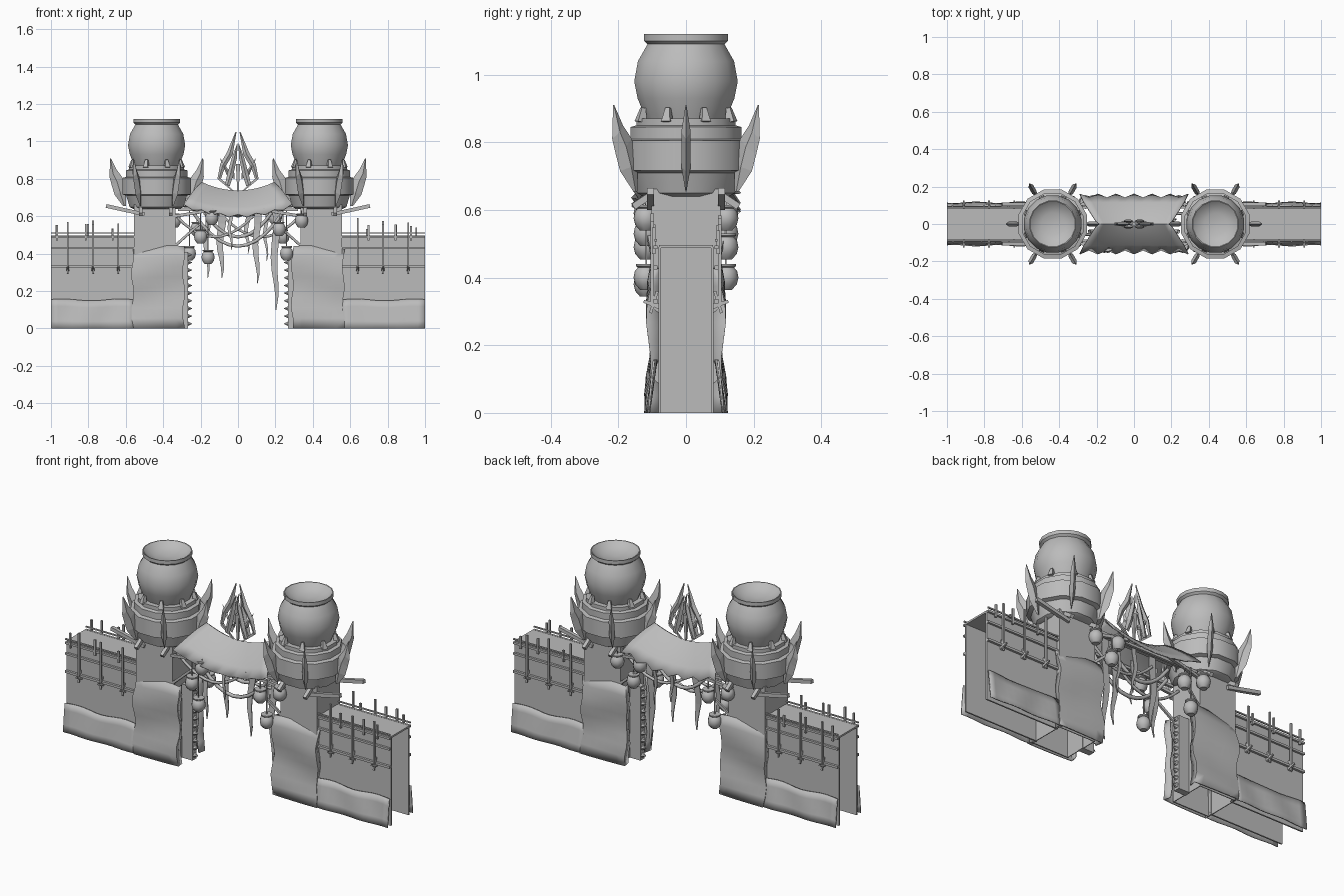
import bpy, bmesh, math, random
from mathutils import Vector, Matrix

random.seed(4)
if "Cube" in bpy.data.objects:
    bpy.data.objects.remove(bpy.data.objects["Cube"])

stone = bpy.data.materials.new("plain grey")
stone.use_nodes = True
GREY = (0.5, 0.5, 0.5, 1)
stone.diffuse_color = GREY
stone.node_tree.nodes["Principled BSDF"].inputs["Base Color"].default_value = GREY


def finish(name, bm, smooth=None, thick=0):
    bmesh.ops.recalc_face_normals(bm, faces=bm.faces)
    me = bpy.data.meshes.new(name)
    bm.to_mesh(me)
    bm.free()
    me.materials.append(stone)
    ob = bpy.data.objects.new(name, me)
    bpy.context.collection.objects.link(ob)
    if thick:
        mod = ob.modifiers.new("thickness", "SOLIDIFY")
        mod.thickness, mod.offset = thick, 0
    if smooth:
        bpy.ops.object.select_all(action="DESELECT")
        ob.select_set(True)
        bpy.context.view_layer.objects.active = ob
        bpy.ops.object.shade_smooth_by_angle(angle=math.radians(smooth))
    return ob


def box(name, lo, hi, open_bottom=False):
    bm = bmesh.new()
    lo, hi = Vector(lo), Vector(hi)
    size = [abs(c) for c in hi - lo]
    bmesh.ops.create_cube(bm, size=1, matrix=Matrix.Translation((lo + hi) / 2) @ Matrix.Diagonal((*size, 1)))
    if open_bottom:
        bmesh.ops.delete(bm, geom=[min(bm.faces, key=lambda f: f.calc_center_median().z)], context="FACES")
    return finish(name, bm, thick=0.006 if open_bottom else 0)


def beam(name, a, b, r, r2=None, sides=4):
    """Straight bar or cone between two points."""
    a, b = Vector(a), Vector(b)
    rot = (b - a).to_track_quat("Z", "Y").to_matrix().to_4x4()
    bm = bmesh.new()
    bmesh.ops.create_cone(bm, cap_ends=True, segments=sides, radius1=r, radius2=r if r2 is None else r2,
                          depth=(b - a).length,
                          matrix=Matrix.Translation((a + b) / 2) @ rot @ Matrix.Rotation(math.pi / sides, 4, "Z"))
    return finish(name, bm)


def lathe(name, profile, centre, sides, smooth=None):
    bm = bmesh.new()
    rings = [[bm.verts.new((centre[0] + r * math.cos(t), centre[1] + r * math.sin(t), centre[2] + z))
              for t in [math.tau * (k + 0.5) / sides for k in range(sides)]] for r, z in profile]
    for a, b in zip(rings, rings[1:]):
        for k in range(sides):
            j = (k + 1) % sides
            bm.faces.new((a[k], a[j], b[j], b[k]))
    bm.faces.new(rings[0])
    bm.faces.new(rings[-1])
    return finish(name, bm, smooth)


def sheet(name, fn, nu, nv, thick, smooth=None):
    """Grid surface from a function of u and v."""
    bm = bmesh.new()
    g = [[bm.verts.new(fn(i / nu, j / nv)) for j in range(nv + 1)] for i in range(nu + 1)]
    for i in range(nu):
        for j in range(nv):
            bm.faces.new((g[i][j], g[i + 1][j], g[i + 1][j + 1], g[i][j + 1]))
    return finish(name, bm, smooth, thick)


def blade(name, outline, half, place):
    """Flat outline swelling to a ridge along its middle."""
    bm = bmesh.new()
    n = len(outline) // 2
    mids = [(Vector(outline[i]) + Vector(outline[-1 - i])) / 2 for i in range(n)]
    ends = (0, n - 1)
    left = [bm.verts.new(place(*p, 0)) for p in outline[:n]]
    right = [bm.verts.new(place(*p, 0)) for p in reversed(outline[n:])]
    for side in (-1, 1):
        mid = [bm.verts.new(place(*m, side * half * (0.1 if i in ends else 1))) for i, m in enumerate(mids)]
        for i in range(n - 1):
            bm.faces.new((left[i], left[i + 1], mid[i + 1], mid[i]))
            bm.faces.new((mid[i], mid[i + 1], right[i + 1], right[i]))
    return finish(name, bm)


def rope(name, a, b, sag, r=0.005):
    cu = bpy.data.curves.new(name, "CURVE")
    cu.dimensions, cu.bevel_depth, cu.bevel_resolution = "3D", r, 1
    sp = cu.splines.new("POLY")
    sp.points.add(10)
    for i, p in enumerate(sp.points):
        t = i / 10
        v = Vector(a).lerp(Vector(b), t) - Vector((0, 0, 4 * sag * t * (1 - t)))
        p.co = (*v, 1)
    cu.materials.append(stone)
    bpy.context.collection.objects.link(bpy.data.objects.new(name, cu))


URN = [(0.115, 0.85), (0.125, 0.88), (0.146, 0.93), (0.156, 0.98), (0.145, 1.04), (0.116, 1.09),
       (0.127, 1.10), (0.127, 1.12), (0.122, 1.12), (0.1, 1.1), (0.06, 1.085), (0.01, 1.08)]
COLLAR = [(0.13, 0.64), (0.15, 0.65), (0.168, 0.71), (0.19, 0.717), (0.19, 0.805), (0.17, 0.81),
          (0.17, 0.845), (0.152, 0.85), (0.152, 0.87), (0.11, 0.87)]
SPIKE = [(0.165, 0.655), (0.165, 0.74), (0.185, 0.81), (0.215, 0.85), (0.245, 0.91),
         (0.249, 0.91), (0.252, 0.81), (0.24, 0.765), (0.225, 0.715), (0.18, 0.655)]

for sx in (-1, 1):
    side = "left" if sx > 0 else "right"
    cx = 0.435 * sx
    # Tower: hollow shaft, collar and urn
    box(side + "_tower_shaft", (0.335 * sx, -0.1, 0), (0.555 * sx, 0.1, 0.66), True)
    lathe(side + "_tower_collar", COLLAR, (cx, 0, 0), 12, 35)
    lathe(side + "_urn", URN, (cx, 0, 0), 16, 40)
    # Six blades round the collar
    for k in range(6):
        t = math.tau * k / 6
        blade(side + "_collar_spike", SPIKE, 0.014, lambda r, z, w: (
            cx + r * math.cos(t) - w * math.sin(t), r * math.sin(t) + w * math.cos(t), z))
    # Claws gripping the urn
    for k in range(8):
        d = Vector((math.cos(math.tau * (k + 0.5) / 8), math.sin(math.tau * (k + 0.5) / 8), 0))
        base = Vector((cx, 0, 0.86))
        beam(side + "_urn_claw", base + d * 0.145, base + d * 0.137 + Vector((0, 0, 0.042)), 0.02, 0.009)
    # Toothed strip in the gateway
    box(side + "_tooth_strip", (0.268 * sx, -0.018, 0), (0.34 * sx, 0.018, 0.41))
    for k in range(10):
        z = 0.025 + 0.041 * k
        beam(side + "_gate_tooth", (0.27 * sx, 0, z), (0.245 * sx, 0, z), 0.015, 0.001, 6)
    # Walkway on top of the open-ended wall
    box(side + "_wall_walkway", (0.55 * sx, -0.08, 0.487), (sx, 0.08, 0.497))

    for sy in (-1, 1):
        box(side + "_wall_panel", (0.55 * sx, 0.074 * sy, 0), (sx, 0.082 * sy, 0.49))

        # Rough hide cladding folded round the tower corners
        def cladding(u, v):
            bulge = 0.112 + 0.009 * math.sin(9 * v + 2 * u) - 0.01 * v * v
            x, y = 0.292 + 0.27 * (u - 0.125) / 0.75, bulge
            wave = 0.007 * math.sin(13 * v + sx)
            if u < 0.1 or u > 0.9:
                x = (0.3 if u < 0.1 else 0.556)
                y = 0.075
            return ((x + wave) * sx, y * sy, 0.435 * v + 0.008 * v * math.sin(5 * u))
        sheet(side + "_tower_cladding", cladding, 8, 8, 0.006, 35)

        # Wavy skirt at the foot of the wall
        def skirt(u, v):
            y = 0.113 + 0.004 * math.sin(12 * u + 2 * v) - 0.022 * v
            return ((0.55 + 0.45 * u) * sx, y * sy, v * (0.153 + 0.005 * math.sin(9 * u)))
        sheet(side + "_wall_skirt", skirt, 12, 4, 0.006, 35)

        # Rails, posts and pegs on the wall
        for z, r in ((0.51, 0.005), (0.49, 0.008), (0.43, 0.008), (0.33, 0.009)):
            beam(side + "_wall_rail", (0.55 * sx, 0.09 * sy, z), (sx, 0.09 * sy, z), r)
        for x in (0.64, 0.775, 0.91):
            beam(side + "_tall_post", (x * sx, 0.1 * sy, 0.32), (x * sx, 0.1 * sy, random.uniform(0.55, 0.6)), 0.007)
            beam(side + "_wall_peg", (x * sx, 0.08 * sy, 0.315), (x * sx, 0.125 * sy, 0.33), 0.011, 0.006)
            beam(side + "_peg_brace", (x * sx, 0.085 * sy, 0.36), (x * sx, 0.105 * sy, 0.295), 0.006)
        for k in range(3):
            x = (0.69 + 0.13 * k + random.uniform(-0.03, 0.03)) * sx
            beam(side + "_short_post", (x, 0.095 * sy, 0.47), (x, 0.095 * sy, random.uniform(0.53, 0.56)), 0.007)
        # Slanting beams under the collar
        beam(side + "_outer_beam", (0.5 * sx, 0.105 * sy, 0.61), (0.705 * sx, 0.105 * sy, 0.655), 0.014)
        for x in (0.36, 0.52):
            beam(side + "_side_bracket", (x * sx, 0.08 * sy, 0.66), (x * sx, 0.155 * sy, 0.61), 0.014)
        beam(side + "_lantern_beam", (0.34 * sx, 0.1 * sy, 0.6), (0.13 * sx, 0.12 * sy, 0.635), 0.011)
        beam(side + "_lower_lantern_beam", (0.35 * sx, 0.09 * sy, 0.43), (0.21 * sx, 0.115 * sy, 0.555), 0.009)
    # Crossing rope beneath the canopy
    rope(side + "_slack_rope", (0.33 * sx, 0.06 * sx, 0.6), (-0.08 * sx, 0.04 * sx, 0.6), 0.11, 0.008)

# Pot lanterns hanging on cords
POT = [(0.018, -0.036), (0.032, -0.02), (0.037, 0), (0.033, 0.02), (0.024, 0.03), (0.03, 0.034), (0.03, 0.04)]
FRONT = [(-0.14, 0.59), (-0.2, 0.49), (-0.16, 0.38), (0.34, 0.575), (0.22, 0.53), (0.26, 0.4)]
BACK = [(-0.34, 0.575), (-0.22, 0.53), (-0.26, 0.4), (0.34, 0.575), (0.2, 0.59), (0.24, 0.49)]
for y, spots in ((-0.118, FRONT), (0.118, BACK)):
    for x, z in spots:
        lathe("pot_lantern", POT, (x, y, z), 10, 40)
        beam("lantern_cord", (x, y, z + 0.03), (x, y, 0.63), 0.003)


# Stretched canopy with a ridge and ragged eaves
def canopy(u, v):
    a, b = 2 * u - 1, 2 * v - 1
    x = a * (0.195 + 0.095 * abs(b))
    ragged = 0.01 * math.cos(math.pi * 12 * u) * (abs(b) > 0.9) * math.copysign(1, b)
    z = 0.735 + 0.045 * a * a - (0.125 - 0.01 * a * a) * abs(b) ** 1.2
    return (x, 0.15 * b + ragged, z - abs(ragged + 0.01 * (abs(b) > 0.9)) * 0.8)


sheet("canopy", canopy, 12, 8, 0.006, 30)
beam("canopy_ridge_beam", (-0.3, 0, 0.69), (0.3, 0, 0.69), 0.012)
for sy in (-1, 1):
    beam("canopy_eave_beam", (-0.32, 0.09 * sy, 0.635), (0.32, 0.09 * sy, 0.635), 0.01)

# Tattered strips and hanging ropes
for x, y, w, tip in ((-0.165, -0.04, 0.03, 0.27), (-0.09, 0.03, 0.04, 0.27), (0.1, -0.03, 0.036, 0.24),
                     (0.2, 0.02, 0.04, 0.1), (-0.04, -0.06, 0.02, 0.42), (0.05, 0.06, 0.025, 0.4),
                     (0.15, 0.06, 0.02, 0.36)):
    sheet("hanging_strip", lambda u, v: (x + w * (u - 0.5) * (1.0 - 0.9 * v ** 3) + 0.008 * math.sin(9 * v),
                                         y + 0.008 * math.sin(6 * v), 0.66 + (tip - 0.66) * v), 2, 8, 0.005)
for x, y, sag in ((0.24, -0.04, 0.18), (0.18, 0.04, 0.13)):
    rope("hanging_rope", (-x, y, 0.62), (x, y, 0.62), sag, 0.01)

# Crest of curved blades on the ridge
TALL = [(0.095, 0.79), (0.07, 0.86), (0.028, 0.93), (0.008, 1.05),
        (0.014, 1.05), (0.06, 0.94), (0.095, 0.88), (0.11, 0.8)]
INNER = [(0.045, 0.76), (0.025, 0.82), (0.006, 0.91), (0.002, 0.99),
         (0.004, 0.99), (0.034, 0.91), (0.056, 0.83), (0.07, 0.77)]
THORN = [(0.02, 0.83), (0.045, 0.84), (0.095, 0.91), (0.097, 0.91), (0.06, 0.82), (0.02, 0.8)]
EDGE = [(0.21, 0.76), (0.2, 0.81), (0.185, 0.9), (0.187, 0.9), (0.222, 0.82), (0.24, 0.77)]
for sx in (-1, 1):
    for name, shape, y in (("crest_tall_blade", TALL, 0), ("crest_inner_blade", INNER, 0.015),
                           ("crest_inner_blade", INNER, -0.015), ("crest_thorn", THORN, 0),
                           ("canopy_edge_spike", EDGE, 0)):
        blade(name, shape, 0.01, lambda x, z, w: (x * sx, y + w, z))
    beam("crest_strut", (0.1 * sx, 0, 0.8), (0.02 * sx, 0, 0.73), 0.01, 0.004)
beam("crest_pin", (0, 0, 0.88), (0, 0, 0.68), 0.016, 0.002)
